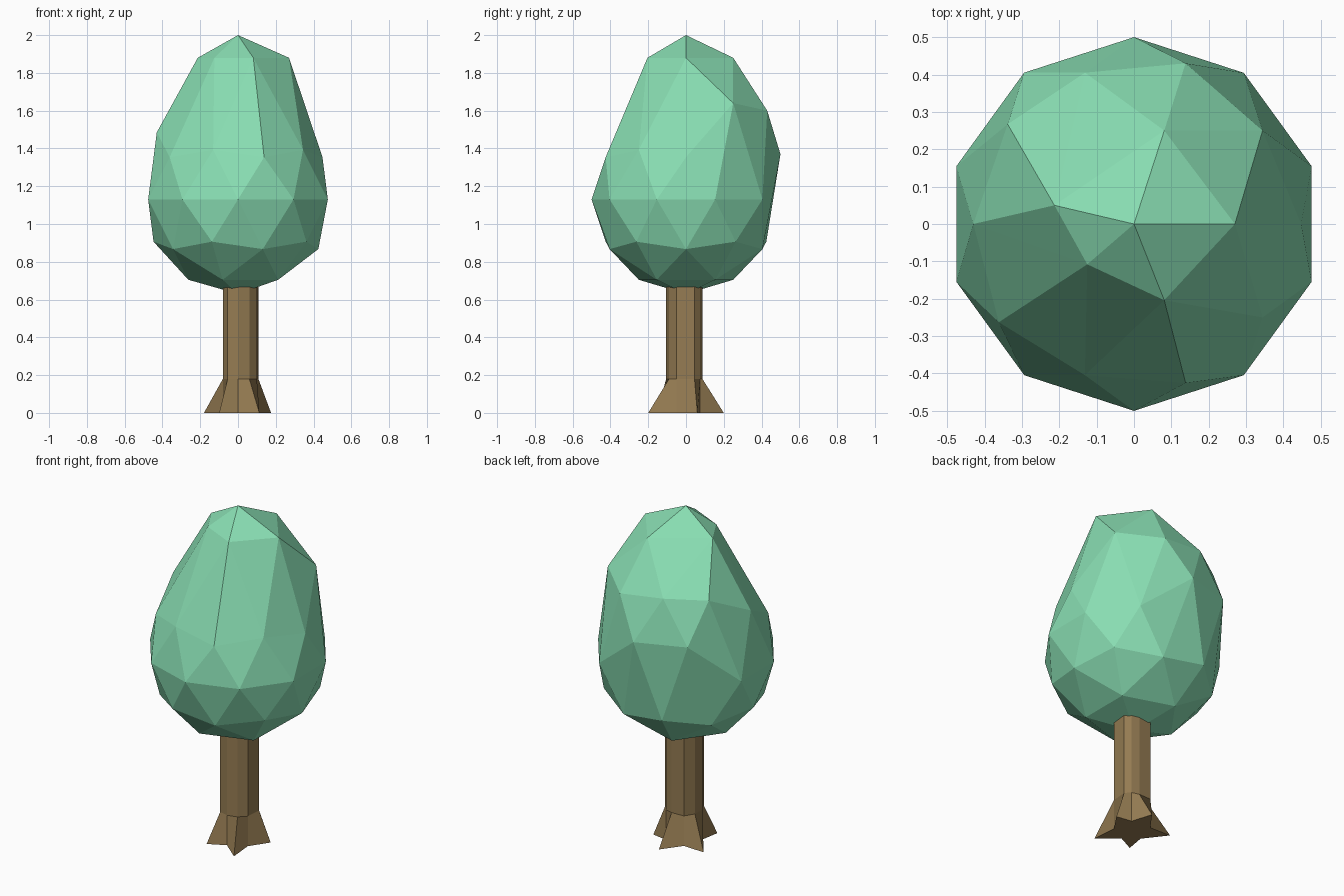
import bpy, bmesh
from mathutils import Vector

if "Cube" in bpy.data.objects:
    bpy.data.objects.remove(bpy.data.objects["Cube"])


def material(name, color):
    m = bpy.data.materials.new(name)
    m.diffuse_color = color
    m.use_nodes = True
    m.node_tree.nodes["Principled BSDF"].inputs["Base Color"].default_value = m.diffuse_color
    return m


# Crown: low-poly icosphere with the top and back pulled upward
bpy.ops.mesh.primitive_ico_sphere_add(subdivisions=2, radius=0.5, location=(0, 0, 0))
crown = bpy.context.object
crown.name = "leaf_crown"
for v in crown.data.vertices:
    v.co.z += 1.13
moves = [
    ((0, 0, 1.63), (0, 0, 2.0)),
    ((0.263, 0, 1.555), (0.27, 0, 1.88)),
    ((0.081, 0.25, 1.555), (0.081, 0.25, 1.88)),
    ((-0.213, 0.155, 1.555), (-0.213, 0.05, 1.88)),
    ((-0.213, -0.155, 1.555), (-0.125, -0.108, 1.88)),
    ((0.081, -0.25, 1.555), (0.081, -0.204, 1.88)),
    ((0.344, 0.25, 1.393), (0.344, 0.25, 1.64)),
    ((0.138, 0.425, 1.354), (0.138, 0.43, 1.60)),
    ((-0.131, 0.405, 1.393), (-0.131, 0.405, 1.63)),
    ((-0.362, 0.263, 1.354), (-0.338, 0.267, 1.62)),
    ((-0.425, 0, 1.393), (-0.43, 0, 1.485)),
    ((0, 0.5, 1.13), (0, 0.5, 1.37)),
    ((-0.294, 0.405, 1.13), (-0.294, 0.405, 1.38)),
]
# Find every vertex before moving any of them
picked = [(min(crown.data.vertices, key=lambda v: (v.co - Vector(a)).length).index, b)
          for a, b in moves]
for i, b in picked:
    crown.data.vertices[i].co = b
crown.data.materials.append(material("leaf_green", (0.25, 0.73, 0.45, 1)))

# Trunk: ten-sided column, every other corner flared into a root
ring = [(-0.055, -0.09), (0, -0.105), (0.06, -0.09), (0.1, -0.05), (0.108, 0.045),
        (0.08, 0.075), (0.035, 0.087), (-0.045, 0.085), (-0.08, 0.03), (-0.08, -0.04)]
roots = [(-0.1, -0.155), (0.113, -0.2), (0.175, 0.06), (0.04, 0.2), (-0.18, 0.09)]
foot = [roots[i // 2] if i % 2 == 0 else p for i, p in enumerate(ring)]

bm = bmesh.new()
levels = [[bm.verts.new((x, y, z)) for x, y in pts]
          for pts, z in ((foot, 0), (ring, 0.18), (ring, 0.7))]
for lo, hi in zip(levels, levels[1:]):
    for i in range(10):
        j = (i + 1) % 10
        bm.faces.new((lo[i], lo[j], hi[j], hi[i]))
bm.faces.new(levels[0][::-1])
bm.faces.new(levels[-1])
mesh = bpy.data.meshes.new("trunk")
bm.to_mesh(mesh)
bm.free()
trunk = bpy.data.objects.new("trunk", mesh)
bpy.context.collection.objects.link(trunk)
mesh.materials.append(material("bark_brown", (0.30, 0.20, 0.085, 1)))
